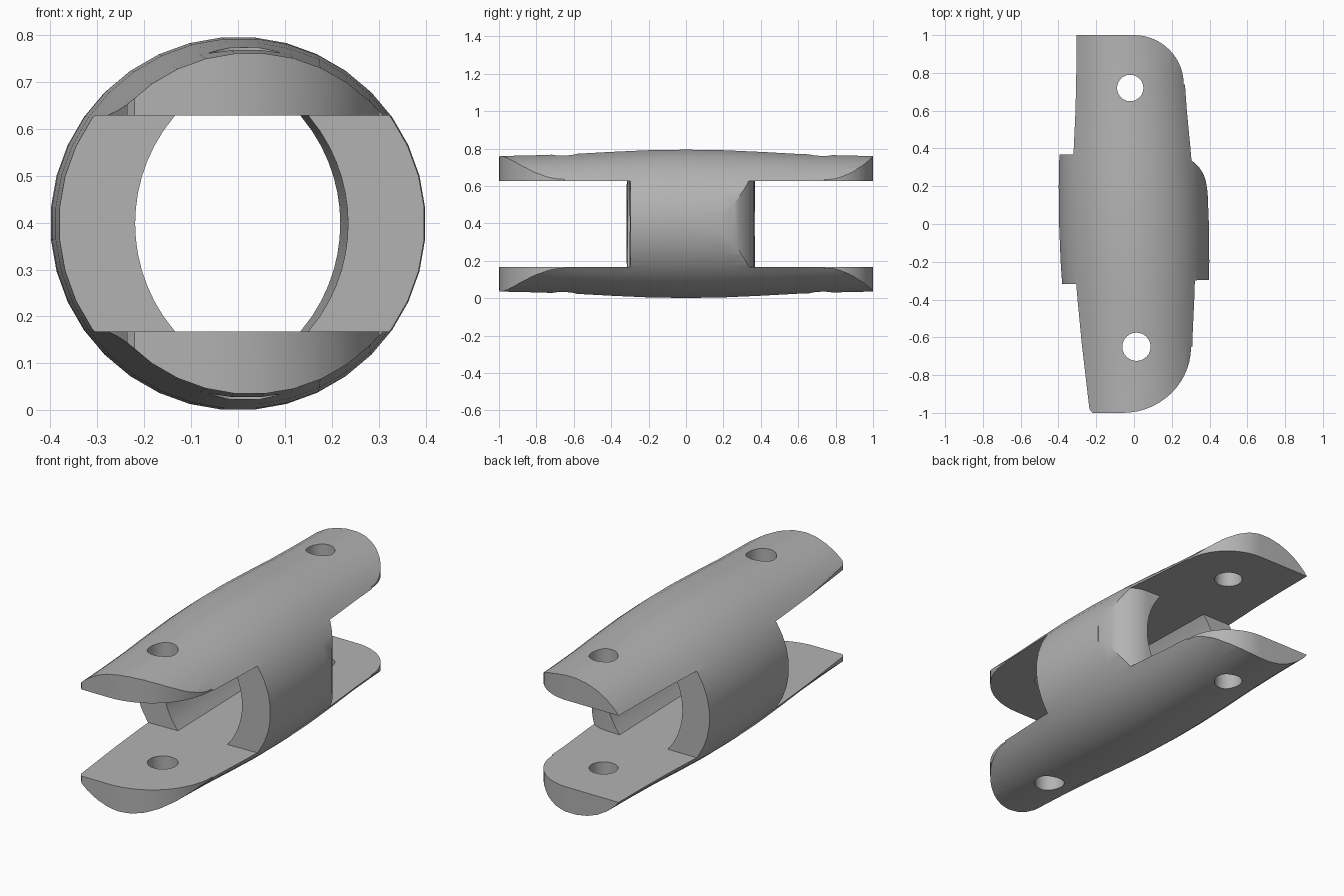
import bpy, bmesh, math

cube = bpy.data.objects.get("Cube")
if cube:
    bpy.data.objects.remove(cube, do_unlink=True)

MID = 0.398       # height of the long axis
GAP = 0.23        # half height of the slots
SHEAR = -0.025    # sideways drift of the axis along y

metal = bpy.data.materials.new("plain grey")
metal.use_nodes = True
grey = (0.45, 0.45, 0.45, 1)
metal.diffuse_color = grey
metal.node_tree.nodes["Principled BSDF"].inputs["Base Color"].default_value = grey


def loft(name, rings):
    """Closed solid through a list of matching rings of points."""
    bm = bmesh.new()
    loops = [[bm.verts.new(p) for p in ring] for ring in rings]
    n = len(loops[0])
    for a, b in zip(loops, loops[1:]):
        for i in range(n):
            j = (i + 1) % n
            bm.faces.new((a[i], a[j], b[j], b[i]))
    bm.faces.new(loops[0])
    bm.faces.new(loops[-1])
    bmesh.ops.recalc_face_normals(bm, faces=bm.faces)
    mesh = bpy.data.meshes.new(name)
    bm.to_mesh(mesh)
    bm.free()
    mesh.materials.append(metal)
    obj = bpy.data.objects.new(name, mesh)
    bpy.context.collection.objects.link(obj)
    return obj


def prism(name, outline, low, high):
    return loft(name, [[(x, y, z) for x, y in outline] for z in (low, high)])


def arc(cx, cy, rx, ry, start, end, steps=14):
    angles = [math.radians(start + (end - start) * i / steps) for i in range(steps + 1)]
    return [(cx + rx * math.cos(a), cy + ry * math.sin(a)) for a in angles]


# Barrel-shaped body around the long axis
sides = 36
half = [(0, 0.398), (0.2, 0.395), (0.4, 0.386), (0.6, 0.375), (0.8, 0.368), (1.02, 0.363)]
profile = [(-y, r) for y, r in reversed(half[1:])] + half
rings = []
for y, r in profile:
    turn = [2 * math.pi * (i + 0.5) / sides for i in range(sides)]
    rings.append([(r * math.sin(a) + SHEAR * y, y, MID + r * math.cos(a)) for a in turn])
body = loft("slotted_coupling_body", rings)

# Plan outline that rounds one corner of each pair of tongues
plan = [(-0.6, 1), (0, 1)]
plan += arc(0, 0.74, 0.263, 0.26, 90, 0)[1:]
plan += [(0.6, 0.69), (0.6, -0.63)]
plan += arc(-0.06, -0.65, 0.362, 0.35, 0, -90)
plan += [(-0.22, -1), (-0.236, -0.98), (-0.312, -0.33), (-0.6, -0.33)]
plan_block = prism("plan_block", plan, -0.2, 1)

# Slots between the tongues, the rear one wrapping a rounded wall end
low, high = MID - GAP, MID + GAP
front_slot = prism("front_slot", [(-0.6, -0.325), (0.6, -0.29), (0.6, -1.2), (-0.6, -1.2)], low, high)
rear = [(-0.6, 1.2), (-0.6, 0.368), (0.1, 0.368)]
rear += arc(0.21, 0.18, 0.176, 0.185, 90, 0) + [(0.6, 0.16), (0.6, 1.2)]
rear_slot = prism("rear_slot", rear, low, high)

# Lens-shaped bore with curved side walls
steps = 14
heights = [GAP * (2 * i / steps - 1) for i in range(steps + 1)]
side = [(math.sqrt(0.354 ** 2 - h * h) - 0.127, h) for h in heights]
lens = side + [(-x, h) for x, h in reversed(side)]
bore = loft("bore", [[(x + SHEAR * y, y, MID + h) for x, h in lens] for y in (-0.45, 0.5)])

# Pin holes
rear_hole = prism("rear_hole", arc(-0.02, 0.72, 0.07, 0.07, 0, 345, 23), -0.2, 1)
front_hole = prism("front_hole", arc(0.013, -0.65, 0.075, 0.075, 0, 345, 23), -0.2, 1)

bpy.ops.object.select_all(action="DESELECT")
bpy.context.view_layer.objects.active = body
body.select_set(True)
cutters = [plan_block, front_slot, rear_slot, bore, rear_hole, front_hole]
for cutter in cutters:
    mod = body.modifiers.new(cutter.name, "BOOLEAN")
    mod.operation = "INTERSECT" if cutter is plan_block else "DIFFERENCE"
    mod.solver = "EXACT"
    mod.object = cutter
    bpy.ops.object.modifier_apply(modifier=mod.name)
for cutter in cutters:
    bpy.data.objects.remove(cutter, do_unlink=True)

bpy.ops.object.shade_smooth_by_angle(angle=math.radians(30))
